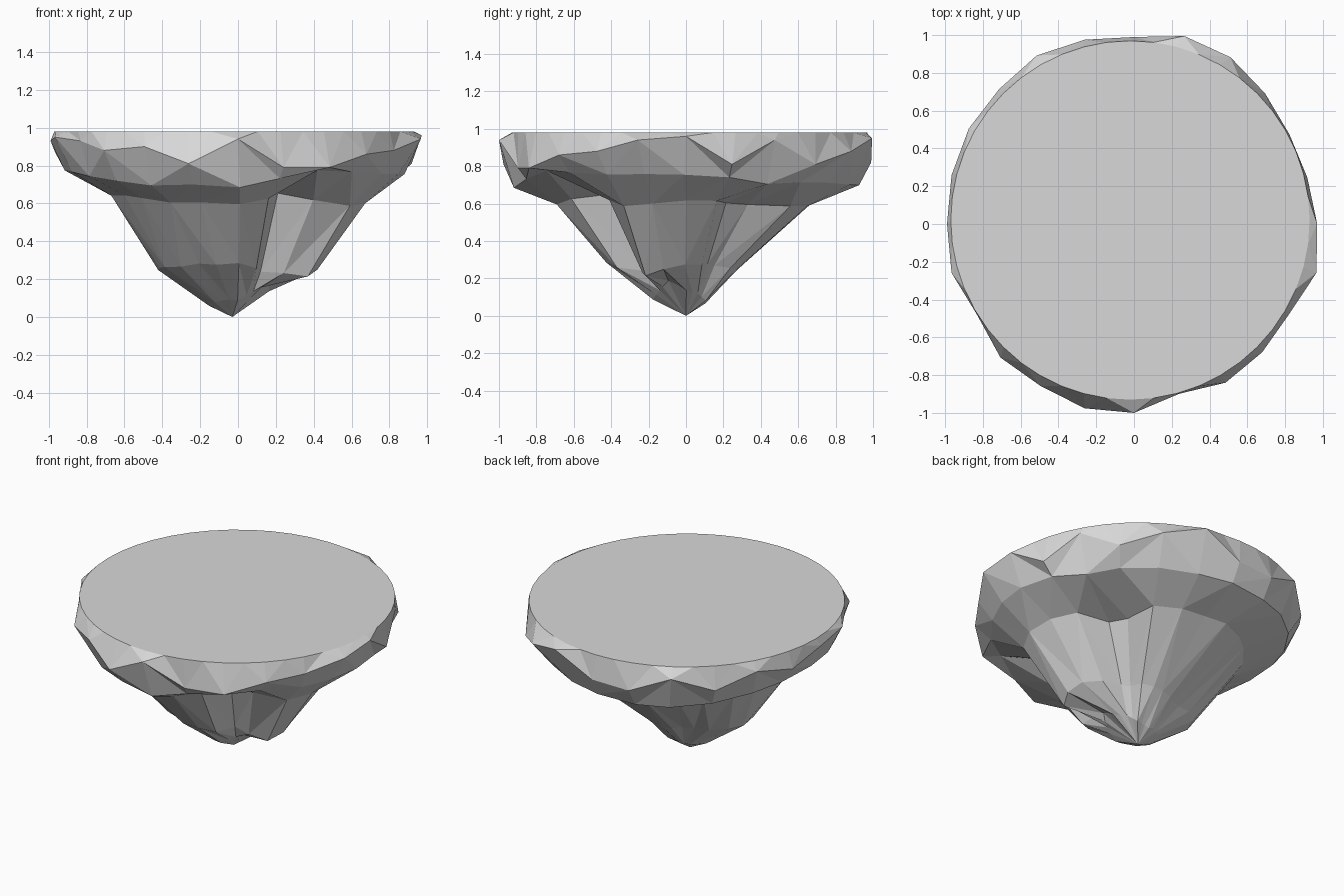
import bpy, bmesh, math, random
from mathutils import Vector

old = bpy.data.objects.get("Cube")
if old:
    bpy.data.objects.remove(old, do_unlink=True)
random.seed(4)
SIDES = 24

# Stone material
stone = bpy.data.materials.new("grey_stone")
stone.use_nodes = True
grey = (0.69, 0.69, 0.69, 1)
stone.diffuse_color = grey
stone.node_tree.nodes["Principled BSDF"].inputs["Base Color"].default_value = grey


def sample(values, index):
    """Read a list that runs round the rock, blending between its entries."""
    place = index * len(values) / SIDES
    low = int(place)
    blend = place - low
    return values[low % len(values)] * (1 - blend) + values[(low + 1) % len(values)] * blend


def add_ring(bm, radii, heights, jitter):
    """Add one uneven ring of points, counter-clockwise from +x."""
    ring = []
    for index in range(SIDES):
        angle = math.tau * (index + random.uniform(-jitter, jitter) * 12) / SIDES
        radius = sample(radii, index) + random.uniform(-jitter, jitter)
        height = sample(heights, index) + random.uniform(-jitter, jitter)
        ring.append(bm.verts.new((radius * math.cos(angle), radius * math.sin(angle), height)))
    return ring


def bridge(bm, upper, lower):
    """Join two rings with triangles, splitting each quad along its ridge."""
    for index in range(SIDES):
        after = (index + 1) % SIDES
        a, b = upper[index], upper[after]
        c, d = lower[after], lower[index]
        middle = (a.co + c.co) / 2
        other = (b.co + d.co) / 2
        if middle.xy.length > other.xy.length:
            bm.faces.new((a, d, c))
            bm.faces.new((a, c, b))
        else:
            bm.faces.new((a, d, b))
            bm.faces.new((b, d, c))


bm = bmesh.new()

# Round flat plateau
plateau = []
for index in range(SIDES * 2):
    angle = math.pi * index / SIDES
    plateau.append(bm.verts.new((0.95 * math.cos(angle) - 0.02, 0.95 * math.sin(angle) + 0.02, 0.98)))
bm.faces.new(plateau)

# Chipped rim, the widest part
rim = add_ring(
    bm,
    [.97, .95, .95, .98, 1.02, 1.03, .99, 1.01, 1.03, 1.01, 1.01, 1,
     .99, 1, .96, 1, .99, 1.01, 1, .93, .97, .96, .95, 1],
    [.96, .81, .94, .81, .88, .95, .82, .81, .92, .83, .92, .87,
     .93, .95, .93, .88, .9, .81, .94, .79, .79, .86, .88, .94], 0)
for index in range(SIDES):
    after = (index + 1) % SIDES
    left, middle, right = (plateau[(index * 2 + step) % len(plateau)] for step in range(3))
    bm.faces.new((rim[index], middle, left))
    bm.faces.new((rim[index], rim[after], middle))
    bm.faces.new((rim[after], right, middle))

# Underside of the rim
ledge = add_ring(
    bm,
    [.88, .85, .88, .93, .95, .92, .92, .9, .9, .92, .85, .87],
    [.76, .71, .71, .7, .69, .74, .78, .74, .7, .69, .78, .75], 0.006)

# Neck below the rim, with a deep recess at the back left and the front
neck = add_ring(
    bm,
    [.66, .6, .43, .46, .64, .66, .65, .68, .67, .66, .66, .66,
     .67, .69, .7, .71, .71, .7, .69, .63, .43, .57, .68, .69],
    [.62, .6, .59, .59, .61, .62, .64, .64, .61, .6, .65, .59], 0.006)

# Tapering root, with a jutting spur at the front left
root = add_ring(
    bm,
    [.4, .33, .23, .22, .27, .28, .27, .26, .25, .27, .33, .39,
     .42, .43, .44, .43, .42, .43, .43, .38, .24, .34, .43, .43],
    [.27, .27, .26, .24, .24, .25, .25, .26, .28, .28, .24, .22], 0.006)

# Pointed base, cut in under the spur
base = add_ring(
    bm,
    [.16, .12, .12, .1, .12, .14, .15, .17, .18, .18, .16, .19],
    [.13, .12, .08, .07, .07, .07, .06, .07, .09, .09, .13, .19], 0.006)

for upper, lower in ((rim, ledge), (ledge, neck), (neck, root), (root, base)):
    bridge(bm, upper, lower)
tip = bm.verts.new(Vector((-0.03, 0, 0)))
for index in range(SIDES):
    bm.faces.new((base[index], tip, base[(index + 1) % SIDES]))

bmesh.ops.recalc_face_normals(bm, faces=bm.faces[:])
mesh = bpy.data.meshes.new("floating_rock")
bm.to_mesh(mesh)
bm.free()
mesh.materials.append(stone)
rock = bpy.data.objects.new("floating_rock", mesh)
bpy.context.collection.objects.link(rock)
